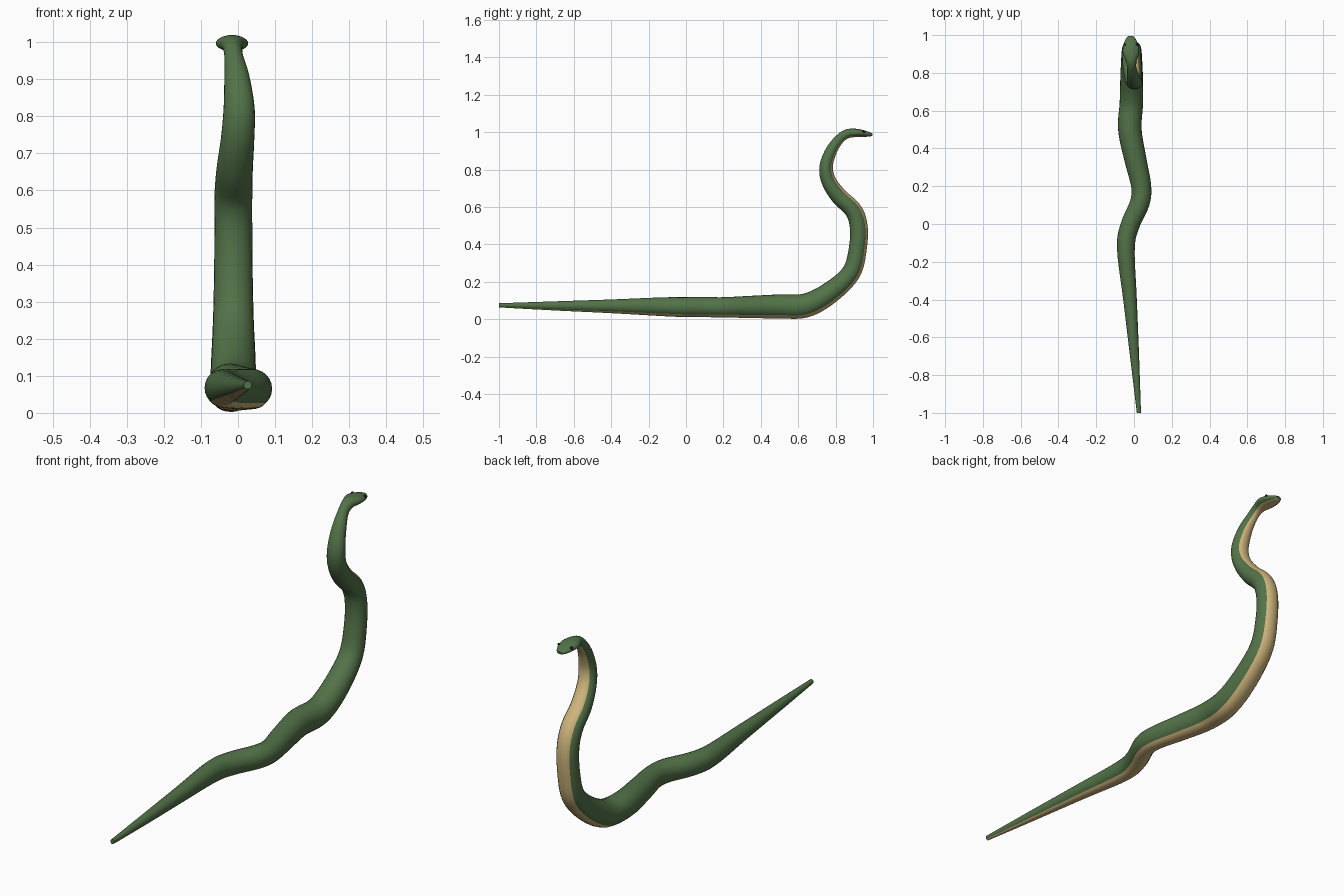
import bpy, bmesh, math
from mathutils import Vector

if "Cube" in bpy.data.objects:
    bpy.data.objects.remove(bpy.data.objects["Cube"])

# spine stations: x, y, z, half width, half height
SPINE = [
    (.026, -1.0, .075, .011, .011), (.003, -.7, .072, .024, .024),
    (-.021, -.4, .070, .036, .036), (-.043, -.13, .068, .047, .049),
    (-.022, -.01, .066, .050, .052), (.030, .11, .066, .052, .053), (.038, .20, .065, .053, .053),
    (.008, .34, .067, .058, .058), (-.022, .50, .070, .062, .063),
    (-.014, .64, .075, .062, .063), (-.0125, .77, .143, .060, .057),
    (-.0125, .882, .25, .055, .050), (-.0125, .918, .38, .052, .047),
    (-.0125, .922, .50, .051, .047), (-.0125, .892, .585, .051, .046),
    (-.009, .818, .657, .049, .044), (-.001, .762, .74, .045, .039),
    (.003, .749, .82, .042, .035), (-.003, .778, .905, .034, .030),
    (-.012, .822, .965, .025, .025), (-.015, .862, .992, .029, .024),
    (-.016, .905, .997, .043, .022), (-.017, .945, .994, .040, .018),
    (-.018, .980, .989, .026, .012), (-.018, .996, .988, .012, .006)]
STEPS = 5


def material(name, rgb):
    m = bpy.data.materials.new(name)
    m.diffuse_color = (*rgb, 1)
    m.use_nodes = True
    m.node_tree.nodes["Principled BSDF"].inputs["Base Color"].default_value = m.diffuse_color
    return m


def spline(i, t):
    n = len(SPINE) - 1
    p = [SPINE[max(0, min(n, i + k))] for k in (-1, 0, 1, 2)]
    return [.5 * (2*b + (c - a)*t + (2*a - 5*b + 4*c - d)*t*t + (3*b - a - 3*c + d)*t**3)
            for a, b, c, d in zip(*p)]


samples = [spline(i, k / STEPS) for i in range(len(SPINE) - 1) for k in range(STEPS)]
samples.append(list(SPINE[-1]))


def loft(name, mat, angles, grow, closed):
    # sweep a section (angles measured from the belly direction) along the spine
    bm = bmesh.new()
    rings = []
    for j, s in enumerate(samples):
        a, b = samples[max(j - 1, 0)], samples[min(j + 1, len(samples) - 1)]
        tan = (Vector(b[:3]) - Vector(a[:3])).normalized()
        side = (Vector((1, 0, 0)) - tan * tan.x).normalized()
        up = side.cross(tan)
        rings.append([bm.verts.new(Vector(s[:3]) + side * (math.sin(q) * s[3] * grow(q))
                                   - up * (math.cos(q) * s[4] * grow(q))) for q in angles])
    n = len(angles)
    for r0, r1 in zip(rings, rings[1:]):
        for k in range(n if closed else n - 1):
            m = (k + 1) % n
            bm.faces.new((r0[k], r0[m], r1[m], r1[k]))
    if closed:
        bm.faces.new(rings[0])
        bm.faces.new(rings[-1])
        bmesh.ops.recalc_face_normals(bm, faces=bm.faces)
    else:
        bm.normal_update()
        mid = len(samples) // 4
        f = rings[mid][n // 2].link_faces[0]
        if f.normal.z > 0:
            bmesh.ops.reverse_faces(bm, faces=bm.faces)
    me = bpy.data.meshes.new(name)
    bm.to_mesh(me)
    bm.free()
    ob = bpy.data.objects.new(name, me)
    bpy.context.collection.objects.link(ob)
    me.materials.append(mat)
    smooth(ob)
    return ob


def smooth(ob):
    bpy.ops.object.select_all(action='DESELECT')
    ob.select_set(True)
    bpy.context.view_layer.objects.active = ob
    bpy.ops.object.shade_smooth_by_angle(angle=math.radians(40))


green = material("scale_green", (.085, .17, .065))
tan_mat = material("belly_tan", (.62, .46, .20))
black = material("eye_black", (.01, .01, .01))

# body with head, and pale belly strip laid over its underside
loft("body", green, [2 * math.pi * k / 24 for k in range(24)], lambda q: 1, True)
HALF = math.radians(41)
loft("belly", tan_mat, [HALF * (k / 4 - 1) for k in range(9)],
     lambda q: 1.035 - .04 * (q / HALF) ** 4, False)

# eyes
for label, sx in (("left", -1), ("right", 1)):
    bpy.ops.mesh.primitive_uv_sphere_add(segments=12, ring_count=8, radius=.007,
                                         location=(-.017 + sx * .033, .95, 1.002))
    eye = bpy.context.object
    eye.name = "eye_" + label
    eye.data.materials.append(black)
    smooth(eye)
